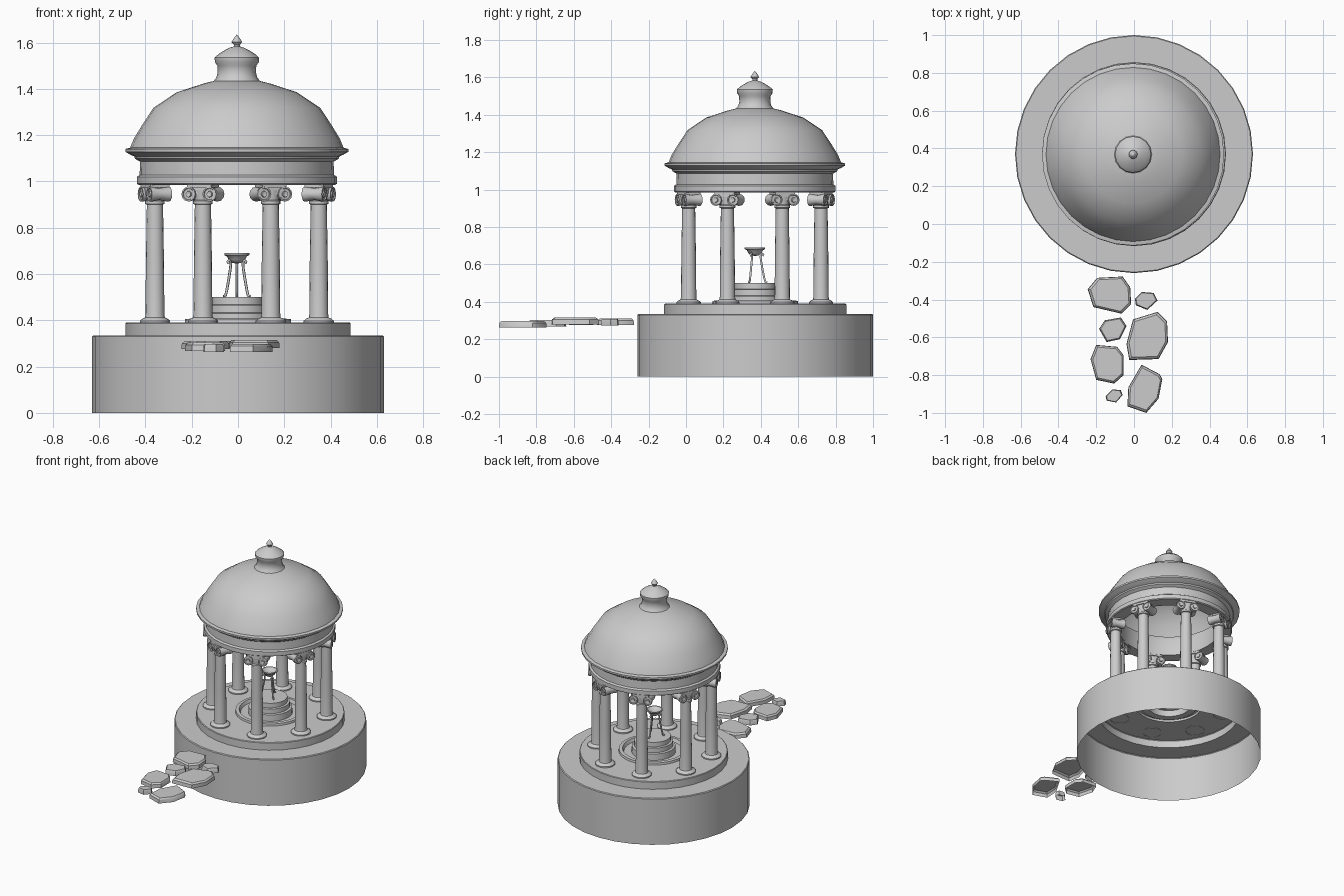
import bpy, bmesh
from math import sin, cos, pi, radians
from mathutils import Matrix, Vector

if "Cube" in bpy.data.objects:
    bpy.data.objects.remove(bpy.data.objects["Cube"])

CX, CY = -0.005, 0.368          # axis of the pavilion


def lathe(bm, profile, seg, mat=Matrix()):
    """Revolve (radius, z) points round the z axis; radius 0 gives a pole."""
    rings = []
    for r, z in profile:
        n = 1 if r == 0 else seg
        rings.append([bm.verts.new(mat @ Vector((r * cos(2 * pi * i / seg), r * sin(2 * pi * i / seg), z)))
                      for i in range(n)])
    for a, b in zip(rings, rings[1:]):
        for i in range(seg):
            j = (i + 1) % seg
            quad = [a[i % len(a)], a[j % len(a)], b[j % len(b)], b[i % len(b)]]
            bm.faces.new(list(dict.fromkeys(quad)))


def box(bm, size, centre):
    m = Matrix.Translation(centre) @ Matrix.Diagonal((*size, 1))
    bmesh.ops.create_cube(bm, size=1, matrix=m)


def finish(bm, name, loc=(0, 0, 0), angle=35):
    bmesh.ops.remove_doubles(bm, verts=bm.verts, dist=1e-5)
    bmesh.ops.recalc_face_normals(bm, faces=bm.faces)
    me = bpy.data.meshes.new(name)
    bm.to_mesh(me)
    bm.free()
    ob = bpy.data.objects.new(name, me)
    ob.location = loc
    bpy.context.collection.objects.link(ob)
    bpy.ops.object.select_all(action='DESELECT')
    ob.select_set(True)
    bpy.context.view_layer.objects.active = ob
    bpy.ops.object.shade_smooth_by_angle(angle=radians(angle))
    return ob


def turned(name, profile, seg=32, loc=(CX, CY, 0), angle=35):
    bm = bmesh.new()
    lathe(bm, profile, seg)
    return finish(bm, name, loc, angle)


# Hollow round base: wall, step, basin rim and stepped pedestal in one shell
turned("base", [(.63, 0), (.63, .33), (.625, .335), (.487, .335), (.487, .386), (.483, .39),
                (.23, .39), (.228, .405), (.205, .407), (.195, .385), (.145, .385),
                (.143, .43), (.128, .433), (.127, .465), (.113, .468), (.112, .5), (0, .5)],
       loc=(0, .37, 0))

# Entablature ring with cornice
turned("entablature", [(.34, .985), (.425, .985), (.432, .99), (.432, 1.02), (.42, 1.028), (.418, 1.085),
                       (.44, 1.098), (.443, 1.108), (.46, 1.115), (.482, 1.128), (.482, 1.14),
                       (.46, 1.146), (.36, 1.14), (.34, 1.1), (.34, .985)])

# Dome shell
turned("dome", [(.462, 1.143), (.445, 1.185), (.405, 1.25), (.36, 1.318), (.26, 1.385),
                (.14, 1.424), (.09, 1.436), (0, 1.44)], angle=50)

# Lantern and finial
turned("lantern", [(.1, 1.433), (.088, 1.45), (.083, 1.47), (.084, 1.5), (.095, 1.515), (.096, 1.535),
                   (.09, 1.541), (.075, 1.553), (.05, 1.568), (.03, 1.578), (.013, 1.583), (.013, 1.59),
                   (.023, 1.602), (.012, 1.62), (0, 1.635)], seg=16)

# Column, modelled on the z axis with its front facing local +x
bm = bmesh.new()
lathe(bm, [(.065, .388), (.065, .398), (.056, .406), (.043, .412), (.041, .425), (.039, .65), (.035, .9),
           (.042, .903), (.042, .915), (.035, .92), (.04, .96)], 16)
box(bm, (.074, .1, .03), (0, 0, .959))           # cushion
box(bm, (.088, .112, .014), (0, 0, .98))         # abacus
for s in (-1, 1):                                # scrolls
    m = Matrix.Translation((0, s * .049, .945)) @ Matrix.Rotation(pi / 2, 4, 'Y')
    lathe(bm, [(0, -.044), (.012, -.048), (.014, -.042), (.024, -.042), (.026, -.047), (.032, -.047),
               (.032, -.036), (.025, 0), (.032, .036), (.032, .047), (.026, .047), (.024, .042),
               (.014, .042), (.012, .048), (0, .044)], 12, m)
first = finish(bm, "column_1")
for k in range(8):
    ob = first if k == 0 else first.copy()
    if k:
        ob.name = f"column_{k + 1}"
        bpy.context.collection.objects.link(ob)
    a = radians(22.5 + 45 * k)
    ob.location = (CX + .383 * cos(a), CY + .383 * sin(a), 0)
    ob.rotation_euler.z = a

# Brazier bowl
turned("brazier_bowl", [(0, .645), (.02, .648), (.036, .662), (.042, .675), (.054, .682), (.054, .69),
                        (.047, .69), (.03, .675), (0, .67)], seg=16)

# Brazier legs: curled bent tubes
for k in range(3):
    cu = bpy.data.curves.new("brazier_leg", 'CURVE')
    cu.dimensions = '3D'
    cu.bevel_depth = .006
    cu.bevel_resolution = 1
    sp = cu.splines.new('POLY')
    pts = [(.066, .503), (.056, .508), (.05, .53), (.04, .58), (.032, .625), (.03, .645),
           (.038, .66), (.046, .654), (.041, .646)]
    sp.points.add(len(pts) - 1)
    for p, (x, z) in zip(sp.points, pts):
        p.co = (x, 0, z, 1)
    cu.use_fill_caps = True
    leg = bpy.data.objects.new(f"brazier_leg_{k + 1}", cu)
    leg.location = (CX, CY, 0)
    leg.rotation_euler.z = radians(90 + 120 * k)
    bpy.context.collection.objects.link(leg)

# Stepping stones: top z, then outline (clockwise from the left)
stones = [
    (.31, [(-.245, -.345), (-.195, -.285), (-.06, -.278), (-.02, -.335), (-.015, -.425), (-.065, -.475), (-.215, -.44)]),
    (.308, [(.005, -.395), (.04, -.36), (.105, -.365), (.125, -.405), (.07, -.455), (.01, -.43)]),
    (.31, [(-.185, -.555), (-.155, -.51), (-.07, -.495), (-.04, -.54), (-.075, -.61), (-.145, -.625)]),
    (.315, [(-.04, -.635), (-.005, -.505), (.125, -.465), (.175, -.515), (.18, -.625), (.13, -.715), (-.025, -.72)]),
    (.303, [(-.23, -.715), (-.2, -.64), (-.09, -.65), (-.055, -.695), (-.055, -.8), (-.105, -.845), (-.2, -.825)]),
    (.298, [(-.15, -.91), (-.115, -.875), (-.07, -.88), (-.06, -.905), (-.095, -.945), (-.145, -.935)]),
    (.298, [(-.03, -.865), (.04, -.745), (.135, -.795), (.15, -.82), (.13, -.925), (.065, -1.0), (-.035, -.965)]),
]
for n, (top, outline) in enumerate(stones):
    bm = bmesh.new()
    c = sum((Vector(p) for p in outline), Vector((0, 0))) / len(outline)
    rings = []
    for z, s in ((top - .035, 1), (top - .01, .98), (top, .88)):   # open underneath, bevelled top
        rings.append([bm.verts.new((*(c + (Vector(p) - c) * s), z)) for p in outline])
    for a, b in zip(rings, rings[1:]):
        for i in range(len(a)):
            j = (i + 1) % len(a)
            bm.faces.new((a[j], a[i], b[i], b[j]))
    bm.faces.new(rings[-1][::-1])
    finish(bm, f"stepping_stone_{n + 1}")
